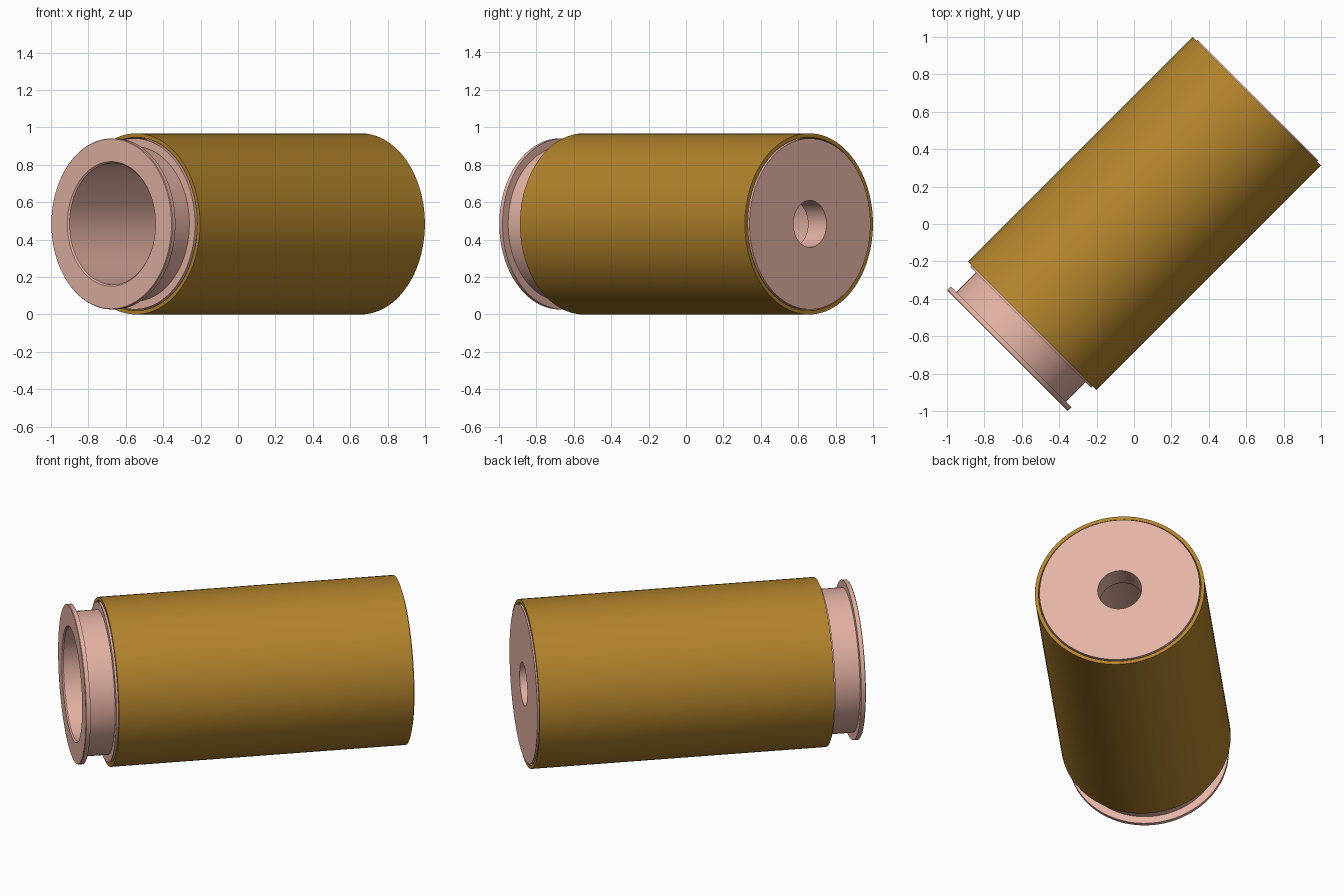
import bpy, bmesh, math
from mathutils import Vector

if "Cube" in bpy.data.objects:
    bpy.data.objects.remove(bpy.data.objects["Cube"])

SEG = 96
CENTRE = Vector((0, 0, 0.484))
AXIS = Vector((1, 1, 0)).normalized()      # cylinder lies diagonally in plan
SIDE = Vector((1, -1, 0)).normalized()
UP = Vector((0, 0, 1))


def material(name, rgb):
    m = bpy.data.materials.new(name)
    m.diffuse_color = (*rgb, 1)
    m.use_nodes = True
    m.node_tree.nodes["Principled BSDF"].inputs["Base Color"].default_value = m.diffuse_color
    return m


def lathe(name, profile, mat):
    """Revolve a closed (along axis, radius) profile about the tilted axis."""
    bm = bmesh.new()
    rings = []
    for s, r in profile:
        rings.append([bm.verts.new(CENTRE + AXIS * s
                                   + SIDE * r * math.cos(2 * math.pi * i / SEG)
                                   + UP * r * math.sin(2 * math.pi * i / SEG))
                      for i in range(SEG)])
    for a, b in zip(rings, rings[1:] + rings[:1]):
        for i in range(SEG):
            j = (i + 1) % SEG
            bm.faces.new((a[i], a[j], b[j], b[i]))
    bmesh.ops.recalc_face_normals(bm, faces=bm.faces)
    mesh = bpy.data.meshes.new(name)
    bm.to_mesh(mesh)
    bm.free()
    obj = bpy.data.objects.new(name, mesh)
    bpy.context.collection.objects.link(obj)
    mesh.materials.append(mat)
    bpy.ops.object.select_all(action='DESELECT')
    obj.select_set(True)
    bpy.context.view_layer.objects.active = obj
    bpy.ops.object.shade_smooth_by_angle(angle=math.radians(30))
    return obj


brass = material("brass", (0.45, 0.23, 0.025))
copper = material("copper", (0.78, 0.45, 0.37))

# Outer sleeve
lathe("outer_sleeve", [(-0.771, 0.484), (0.929, 0.484), (0.929, 0.463), (-0.771, 0.463)], brass)

# Inner cup: rim flange, groove, body, end wall with small hole, wide bore
lathe("inner_cup", [
    (-0.957, 0.333), (-0.957, 0.454), (-0.954, 0.457), (-0.930, 0.457),
    (-0.930, 0.414), (-0.782, 0.414), (-0.782, 0.457),
    (0.937, 0.457), (0.937, 0.125),
    (0.797, 0.125), (0.797, 0.325), (-0.949, 0.325)], copper)
